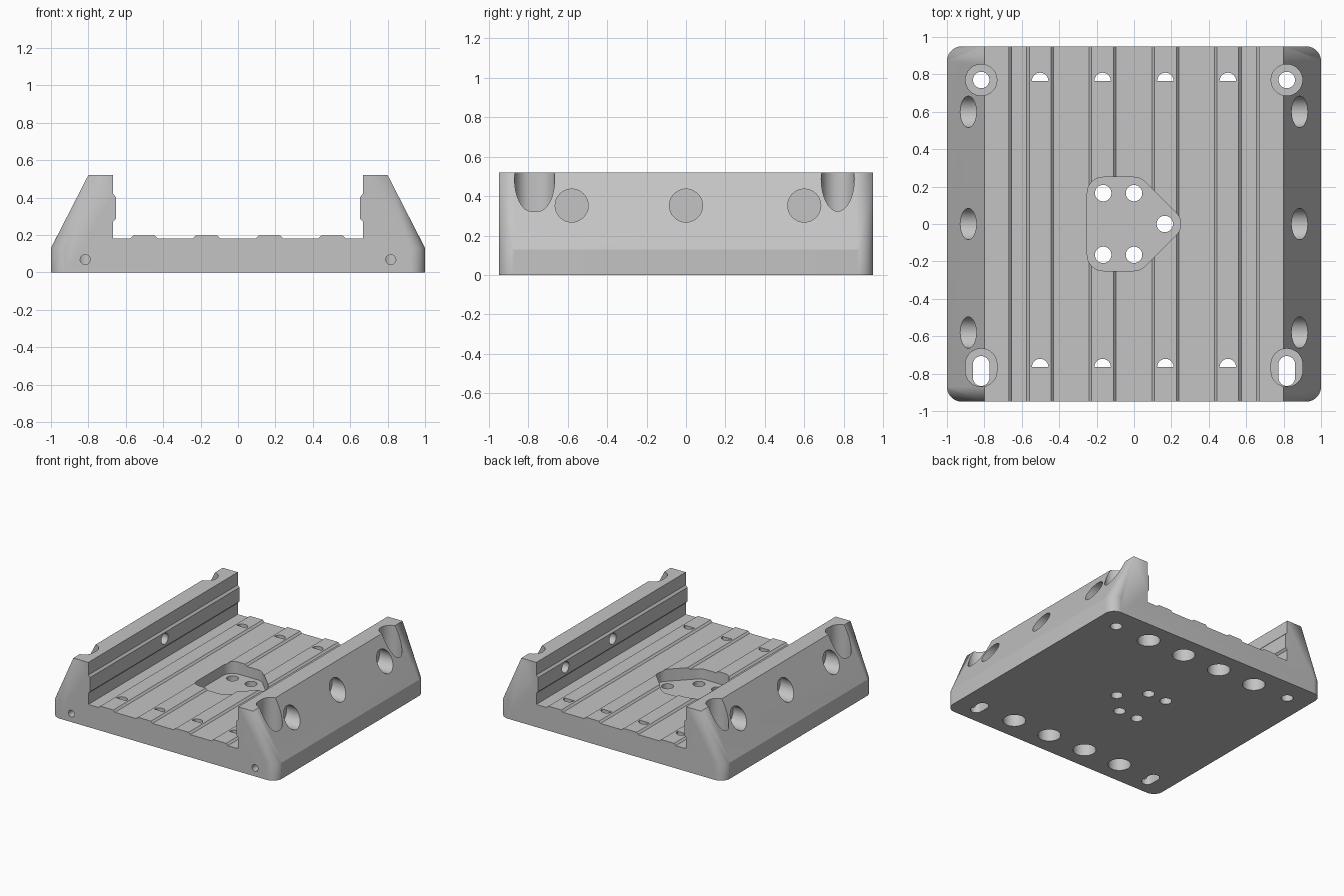
import bpy, bmesh
from math import sin, cos, pi
from mathutils import Matrix

cube = bpy.data.objects.get("Cube")
if cube:
    bpy.data.objects.remove(cube, do_unlink=True)

HALF_Y, TOP, SHOULDER = 0.95, 0.52, 0.13
BORE, HOLE = 0.084, 0.044
FLOOR = 0.10


def make_object(name, bm):
    bmesh.ops.recalc_face_normals(bm, faces=bm.faces)
    mesh = bpy.data.meshes.new(name)
    bm.to_mesh(mesh)
    bm.free()
    obj = bpy.data.objects.new(name, mesh)
    bpy.context.collection.objects.link(obj)
    return obj


def hull(name, points, turn=None):
    """Convex solid around a point cloud."""
    bm = bmesh.new()
    for p in points:
        bm.verts.new(p)
    res = bmesh.ops.convex_hull(bm, input=bm.verts)
    junk = {g for g in res["geom_interior"] + res["geom_unused"] if isinstance(g, bmesh.types.BMVert)}
    bmesh.ops.delete(bm, geom=list(junk), context="VERTS")
    bmesh.ops.dissolve_limit(bm, angle_limit=0.001, verts=bm.verts, edges=bm.edges)
    if turn:
        bm.transform(turn)
    return make_object(name, bm)


def arc(cx, cy, r, start=0, sweep=2 * pi, n=32):
    return [(cx + r * cos(start + sweep * i / n), cy + r * sin(start + sweep * i / n))
            for i in range(n + (sweep < 6))]


def prism(name, outline, low, high, turn=None):
    return hull(name, [(x, y, z) for x, y in outline for z in (low, high)], turn)


def cut(body, cutter):
    cutter.hide_render = True
    mod = body.modifiers.new("cut", "BOOLEAN")
    mod.operation, mod.solver, mod.object = "DIFFERENCE", "EXACT", cutter
    bpy.context.view_layer.objects.active = body
    bpy.ops.object.modifier_apply(modifier=mod.name)
    bpy.data.objects.remove(cutter, do_unlink=True)


# Outer block: rounded base whose corner rounding tapers away up the sloped sides
R = 0.08
points = []
for sx in (-1, 1):
    for sy in (-1, 1):
        points.append((sx * 0.8, sy * HALF_Y, TOP))
        for x, y in arc(1 - R, HALF_Y - R, R, 0, pi / 2, 12):
            points += [(sx * x, sy * y, z) for z in (0, SHOULDER)]
body = hull("cradle_body", points)

# Open channel with a ribbed floor and a raised band on each inner wall
half = [(0.0, 0.182)]
for c in (0.168, 0.502):
    half += [(c - 0.072, 0.182), (c - 0.058, 0.197), (c + 0.058, 0.197), (c + 0.072, 0.182)]
half += [(0.667, 0.182), (0.667, 0.272), (0.652, 0.288), (0.652, 0.402),
         (0.667, 0.418), (0.667, 0.7)]
outline = half + [(-x, z) for x, z in reversed(half[1:])]
bm = bmesh.new()
face = bm.faces.new([bm.verts.new((x, -1.1, z)) for x, z in outline])
side = bmesh.ops.extrude_face_region(bm, geom=[face])
bmesh.ops.translate(bm, vec=(0, 2.2, 0),
                    verts=[v for v in side["geom"] if isinstance(v, bmesh.types.BMVert)])
cut(body, make_object("channel", bm))

# Central pocket with five through holes
spots = [(-0.165, 0.165), (-0.165, -0.165), (0, 0.165), (0, -0.165), (0.165, 0)]
cut(body, prism("pocket", [p for x, y in spots for p in arc(x, y, 0.085)], FLOOR, 0.4))
for x, y in spots:
    cut(body, prism("pocket_hole", arc(x, y, HOLE), -0.1, 0.3))

# Floor holes: wide bore from below, half-round opening above
for x in (-0.502, -0.168, 0.168, 0.502):
    for y in (-0.765, 0.765):
        cut(body, prism("floor_bore", arc(x, y, BORE), -0.1, FLOOR))
        cut(body, prism("floor_opening", arc(x, y, HOLE, 0, pi, 16), 0.05, 0.4))

for s in (-1, 1):
    x = s * 0.817
    # Corner mounting holes: round at the back, slotted at the front
    cut(body, prism("back_bore", arc(x, 0.77, BORE), FLOOR, 0.7))
    cut(body, prism("back_hole", arc(x, 0.77, HOLE), -0.1, 0.3))
    cut(body, prism("front_bore", arc(x, -0.75, BORE) + arc(x, -0.786, BORE), FLOOR, 0.7))
    cut(body, prism("front_slot", arc(x, -0.75, HOLE) + arc(x, -0.822, HOLE), -0.1, 0.3))
    # Small set-screw hole from the front into the slot
    cut(body, prism("screw_hole", arc(x, 0.068, 0.027, n=20), 0.83, 1.1,
                    Matrix.Rotation(pi / 2, 4, "X")))
    # Counterbored side holes, with a thin web between outer and inner part
    turn = Matrix(((0, 0, s, 0), (1, 0, 0, 0), (0, 1, 0, 0), (0, 0, 0, 1)))
    for y in (-0.58, 0, 0.6):
        cut(body, prism("side_bore", arc(y, 0.352, BORE), 0.78, 1.2, turn))
        cut(body, prism("side_hole", arc(y, 0.352, HOLE), 0.73, 0.9, turn))
        cut(body, prism("inner_hole", arc(y, 0.352, HOLE), 0.55, 0.72, turn))

# Single plain grey finish
grey = bpy.data.materials.new("plain_grey")
color = (0.55, 0.55, 0.55, 1)
grey.use_nodes = True
grey.diffuse_color = color
grey.node_tree.nodes["Principled BSDF"].inputs["Base Color"].default_value = color
body.data.materials.clear()
body.data.materials.append(grey)

bpy.ops.object.select_all(action="DESELECT")
body.select_set(True)
bpy.context.view_layer.objects.active = body
bpy.ops.object.shade_smooth_by_angle(angle=0.45)
